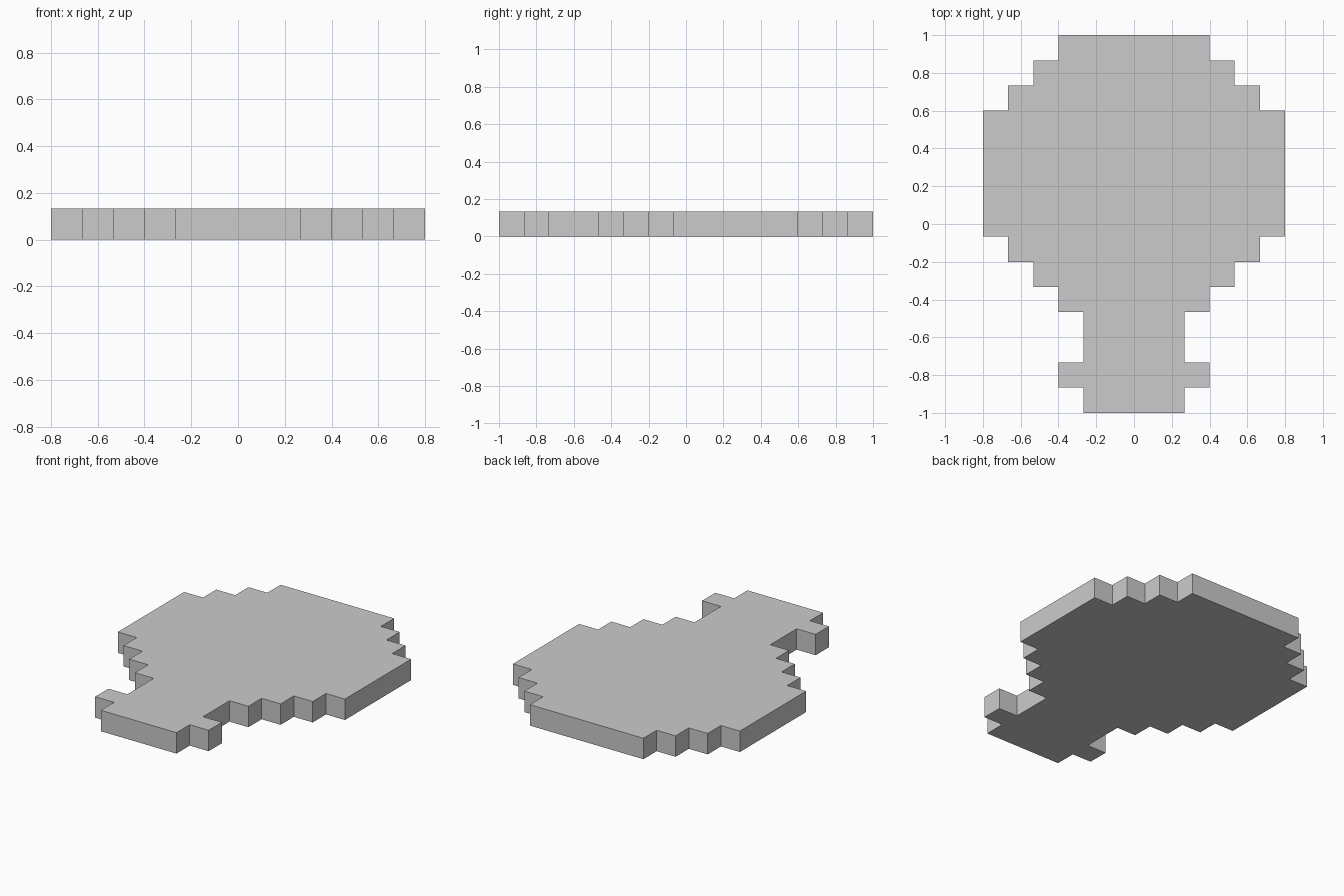
import bpy, bmesh

if "Cube" in bpy.data.objects:
    bpy.data.objects.remove(bpy.data.objects["Cube"])

CELL = 2 / 15  # one pixel of the 15-row silhouette

# (half width in cells, number of rows), from the base cap up to the top of the bulb
ROWS = [(2, 1), (3, 1), (2, 2), (3, 1), (4, 1), (5, 1), (6, 5), (5, 1), (4, 1), (3, 1)]

# Stepped right-hand edge, then mirrored to close the outline
right = []
row = 0
for half, count in ROWS:
    y0, y1 = -1 + row * CELL, -1 + (row + count) * CELL
    right += [(half * CELL, y0), (half * CELL, y1)]
    row += count
outline = right + [(-x, y) for x, y in reversed(right)]

# Flat silhouette extruded to one cell thick
bm = bmesh.new()
face = bm.faces.new([bm.verts.new((x, y, 0)) for x, y in outline])
top = bmesh.ops.extrude_face_region(bm, geom=[face], use_keep_orig=True)
bmesh.ops.translate(bm, vec=(0, 0, CELL),
                    verts=[g for g in top["geom"] if isinstance(g, bmesh.types.BMVert)])
bmesh.ops.recalc_face_normals(bm, faces=bm.faces)

mesh = bpy.data.meshes.new("pixel_bulb")
bm.to_mesh(mesh)
bm.free()
bpy.context.collection.objects.link(bpy.data.objects.new("pixel_bulb", mesh))
